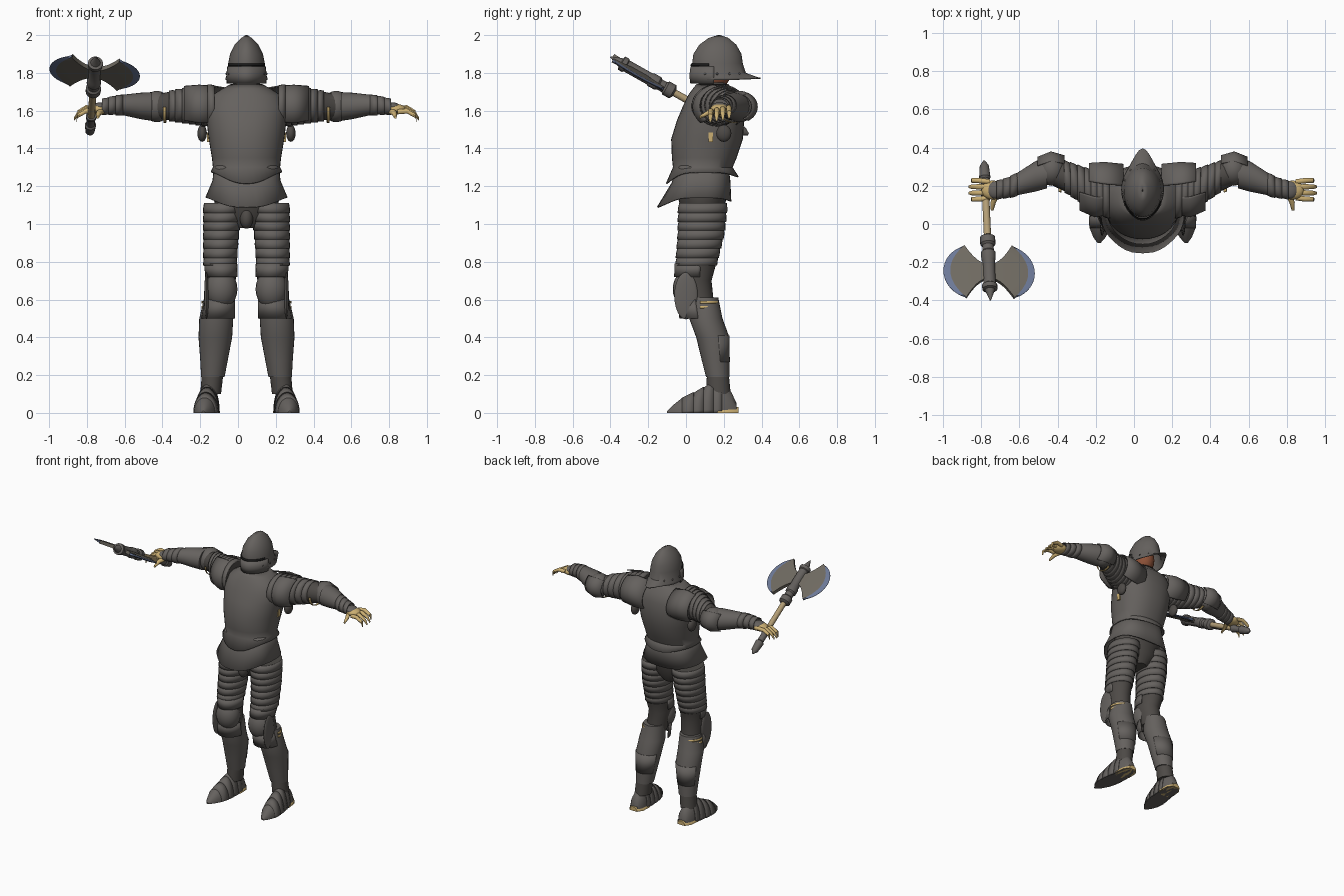
import bpy, bmesh
from math import sin, cos, radians, sqrt
from mathutils import Vector, Matrix

if "Cube" in bpy.data.objects:
    bpy.data.objects.remove(bpy.data.objects["Cube"])

CX = 0.045  # the body stands a little to the left of the origin


def material(name, *rgb):
    m = bpy.data.materials.new(name)
    m.use_nodes = True
    m.diffuse_color = (*rgb, 1)
    m.node_tree.nodes["Principled BSDF"].inputs["Base Color"].default_value = (*rgb, 1)
    return m


STEEL = material("grey steel", .13, .12, .112)
MAIL = material("dark mail", .075, .068, .062)
GOLD = material("ochre leather", .6, .43, .17)
SKIN = material("skin", .27, .085, .04)
BLADE = material("blade steel", .16, .145, .12)
EDGE = material("blue edge", .15, .19, .31)
WOOD = material("tan wood", .45, .34, .18)
BLACK = material("black slit", .01, .01, .01)


def finish(name, bm, mats, thick=0, angle=38):
    bmesh.ops.recalc_face_normals(bm, faces=bm.faces)
    me = bpy.data.meshes.new(name)
    bm.to_mesh(me)
    bm.free()
    for m in mats:
        me.materials.append(m)
    me.shade_smooth()
    me.set_sharp_from_angle(angle=radians(angle))
    ob = bpy.data.objects.new(name, me)
    bpy.context.scene.collection.objects.link(ob)
    if thick:
        mod = ob.modifiers.new("thickness", "SOLIDIFY")
        mod.thickness, mod.offset = thick, -1
    return ob


def power(v, p):
    return abs(v) ** p * (1 if v >= 0 else -1)


# A ring is x, y, z, two half widths, then front keel, back keel and rim drop.
def shells(name, groups, mat, axis="z", side=1, arc=None, n=28, cap=True, thick=0, p=1, cx=CX):
    bm = bmesh.new()
    a0, a1 = arc or (0, 360)
    count = n if arc is None else n + 1
    for rings in groups:
        rows = []
        for r in rings:
            x, y, z, a, b, kf, kb, drop = tuple(r) + (0,) * (8 - len(r))
            row = []
            for i in range(count):
                t = radians(a0 + (a1 - a0) * i / n)
                c, s = power(cos(t), p), power(sin(t), p)
                u, v = a * c, b * s * (1 + (kf if s < 0 else kb) * abs(s) ** 7)
                fall = drop * s ** 4 * (1 if s < 0 else .4)
                off = {"z": (u, v, -fall), "x": (0, u, v), "y": (u, 0, v)}[axis]
                row.append(bm.verts.new((cx + side * (x + off[0]), y + off[1], max(0, z + off[2]))))
            rows.append(row)
        for lo, hi in zip(rows, rows[1:]):
            for i in range(n):
                j = (i + 1) % count
                bm.faces.new((lo[i], lo[j], hi[j], hi[i]))
        if cap and arc is None:
            bm.faces.new(rows[0])
            bm.faces.new(rows[-1])
    return finish(name, bm, [mat], thick)


def loft(name, rings, mat, **kw):
    return shells(name, [rings], mat, **kw)


def sample(rings, t, grow):
    f = t * (len(rings) - 1)
    i = min(int(f), len(rings) - 2)
    r = [p + (q - p) * (f - i) for p, q in zip(rings[i], rings[i + 1])]
    return r[:3] + [r[3] * grow, r[4] * grow]


# Overlapping bands that flare out at their free edge
def lames(name, rings, count, flare, mat=STEEL, **kw):
    bands = [[sample(rings, i / count, 1.01), sample(rings, (i + .6) / count, 1 + flare * .8),
              sample(rings, min(1, (i + 1.15) / count), 1 + flare)] for i in range(count)]
    return shells(name, bands, mat, cap=False, thick=.005, **kw)


def ball(name, centre, radii, mat, side=1, cube=False):
    bm = bmesh.new()
    if cube:
        bmesh.ops.create_cube(bm, size=2)
    else:
        bmesh.ops.create_uvsphere(bm, u_segments=20, v_segments=12, radius=1)
    x, y, z = centre
    bmesh.ops.transform(bm, verts=bm.verts, matrix=Matrix.Translation((CX + side * x, y, z)) @ Matrix.Diagonal((*radii, 1)))
    return finish(name, bm, [mat])


# Torso
loft("breastplate", [(0, .14, 1.74, .085, .085), (0, .14, 1.715, .13, .105), (0, .145, 1.68, .185, .135),
                     (0, .14, 1.62, .215, .158), (0, .132, 1.55, .212, .176, .02), (0, .115, 1.45, .2, .186, .04),
                     (0, .1, 1.35, .183, .168, .04), (0, .092, 1.3, .178, .155, .04),
                     (0, .088, 1.275, .19, .18, .08, .06, .06)], STEEL, cap=False, thick=.008, p=.88, n=40)
loft("fauld", [(0, .085, 1.31, .172, .14), (0, .08, 1.23, .18, .155, 0, 0, .01),
               (0, .065, 1.14, .218, .175, .25, 0, .05)], STEEL, cap=False, thick=.008, p=.75, n=40)
loft("gorget", [(0, .14, 1.75, .068, .07), (0, .14, 1.72, .085, .087), (0, .14, 1.69, .14, .12)], STEEL, cap=False, thick=.006)
loft("mail_shirt", [(0, .085, 1.32, .16, .13), (0, .085, 1.15, .18, .13), (0, .09, 1.05, .15, .11),
                    (0, .09, .98, .06, .07)], MAIL)
ball("codpiece", (0, .0, 1.03), (.035, .04, .055), MAIL)

# Head and helmet
loft("neck", [(0, .15, 1.66, .062, .065), (0, .145, 1.8, .06, .065)], SKIN)
ball("head", (0, .15, 1.81), (.075, .09, .1), SKIN)
loft("helmet", [(0, .175, 2, .004, .006), (0, .172, 1.985, .028, .052), (0, .169, 1.95, .062, .092, .06, .05),
                (0, .167, 1.9, .087, .122, .05, .04), (0, .168, 1.85, .097, .13, .04, .02),
                (0, .172, 1.8, .102, .134, .03, .08), (0, .18, 1.775, .11, .142, .02, .45),
                (0, .18, 1.762, .112, .144, .02, .5, -.03)], STEEL, cap=False, thick=.006, n=40)
loft("visor", [(0, .167, 1.835, .103, .136, .05), (0, .167, 1.785, .108, .141, .06),
               (0, .167, 1.745, .106, .136, .06)], STEEL, arc=(188, 352), thick=.006)
loft("eye_slit", [(0, .167, 1.85, .101, .134, .05), (0, .167, 1.836, .104, .137, .05)], BLACK, arc=(200, 340), thick=.004)
for side in (1, -1):
    for k in range(4):
        t = radians(-30 + 28 * k)
        ball("helmet_rivet", (.106 * cos(t), .17 + .138 * sin(t), 1.795), (.006, .006, .006), STEEL, side)

# Limbs, built once for each side
for side, tag in ((1, "left_"), (-1, "right_")):
    def part(fn, name, *args, **kw):
        return fn(tag + name, *args, side=side, **kw)

    # Leg
    thigh = [(.122, .09, 1.11, .102, .125), (.135, .08, .95, .09, .118), (.14, .053, .78, .084, .104)]
    part(loft, "thigh", thigh + [(.133, .045, .7, .076, .09), (.145, .075, .56, .07, .075)], MAIL)
    part(lames, "cuisse_lames", thigh, 7, .07)
    part(loft, "poleyn_band", [(.137, .05, .79, .088, .11), (.133, .045, .72, .085, .108)], STEEL,
         arc=(165, 375), thick=.005)
    part(ball, "poleyn", (.133, .012, .655), (.085, .082, .105), STEEL)
    part(ball, "poleyn_wing", (.212, .0, .62), (.012, .062, .125), STEEL)
    part(loft, "poleyn_skirt", [(.14, .05, .6, .08, .1), (.15, .065, .5, .09, .1)], STEEL, arc=(180, 360), thick=.005)
    for z in (.53, .56, .585):
        part(loft, "knee_strap", [(.152, .09, z + .007, .085, .085), (.152, .09, z - .007, .085, .085)], GOLD,
             arc=(-10, 70), thick=.005)
    part(loft, "greave", [(.15, .095, .61, .074, .076), (.16, .105, .5, .09, .088), (.165, .142, .4, .089, .088),
                          (.172, .157, .28, .073, .074), (.178, .168, .19, .062, .062)], STEEL)
    part(loft, "greave_trim", [(.164, .14, .41, .091, .09), (.172, .157, .27, .075, .075)], STEEL,
         arc=(20, 160), thick=.006)
    part(loft, "ankle", [(.178, .168, .22, .057, .057), (.19, .172, .1, .055, .065)], MAIL)
    foot = [(.228, -.1, 0, .008, .01), (.226, -.07, 0, .032, .04), (.222, -.02, 0, .056, .08),
            (.214, .05, 0, .064, .108), (.206, .12, 0, .06, .145), (.2, .19, 0, .055, .15)]
    part(loft, "sabaton", foot + [(.198, .24, 0, .05, .11), (.198, .268, 0, .032, .05)], STEEL, axis="y")
    part(lames, "sabaton_lames", foot[2:], 4, .06, axis="y", arc=(0, 180))
    part(loft, "heel_sole", [(.203, .13, 0, .05, .02), (.201, .17, 0, .062, .036), (.198, .24, 0, .056, .036),
                             (.198, .278, 0, .03, .03)], GOLD, axis="y")

    # Shoulder and arm
    upper = [(.17, .15, 1.625, .12, .108), (.28, .185, 1.628, .098, .096), (.41, .25, 1.625, .078, .075)]
    part(loft, "arm_mail", upper + [(.5, .275, 1.62, .06, .06), (.58, .25, 1.62, .06, .055)], MAIL, axis="x")
    part(lames, "pauldron_lames", upper, 7, .09, axis="x")
    part(loft, "pauldron_front", [(.17, .17, 1.62, .12, .115), (.25, .18, 1.62, .145, .122), (.33, .2, 1.625, .13, .11)],
         STEEL, axis="x", arc=(105, 225), thick=.006)
    part(loft, "pauldron_back", [(.1, .16, 1.61, .155, .115), (.2, .17, 1.62, .155, .122), (.28, .19, 1.625, .13, .108)],
         STEEL, axis="x", arc=(-50, 75), thick=.006)
    part(ball, "armpit_strap", (.235, .2, 1.48), (.025, .04, .045), MAIL)
    part(ball, "side_buckle", (.202, .13, 1.46), (.006, .012, .025), GOLD, cube=True)
    part(loft, "elbow_strap", [(.425, .25, 1.62, .082, .08), (.44, .255, 1.62, .082, .08)], GOLD,
         axis="x", arc=(180, 300), thick=.004)
    part(ball, "couter", (.475, .285, 1.622), (.075, .085, .083), STEEL)
    part(loft, "couter_wing", [(.41, .275, 1.62, .085, .075), (.48, .28, 1.62, .1, .085), (.55, .26, 1.62, .092, .075)],
         STEEL, axis="x", arc=(-60, 60), thick=.006)
    part(loft, "vambrace", [(.5, .265, 1.622, .078, .076), (.56, .25, 1.625, .08, .07), (.65, .212, 1.63, .06, .055),
                            (.72, .185, 1.63, .045, .042)], STEEL, axis="x")
    part(lames, "gauntlet_cuff", [(.655, .208, 1.63, .06, .054), (.705, .19, 1.628, .05, .046), (.765, .178, 1.62, .046, .04)],
         3, .1, axis="x")

    # Hand
    part(ball, "palm", (.785, .178, 1.608), (.06, .05, .028), GOLD)
    part(ball, "hand_plate", (.772, .178, 1.622), (.042, .045, .022), STEEL)
    for i in range(4):
        y, z, reach = .137 + .028 * i, 1.594 + .006 * i, .92 - .014 * abs(i - 1.5)
        part(loft, "finger", [(.8, y, z, .013, .014), (.85, y - .006 + .004 * i, z + .004, .014, .014),
                              (.895, y - .008 + .005 * i, z - .022, .012, .012), (reach, y - .008 + .005 * i, z - .048, .006, .007)],
             GOLD, axis="x", n=10)
    part(loft, "thumb", [(.76, .16, 1.6, .017, .017), (.782, .115, 1.588, .015, .015), (.788, .072, 1.565, .007, .008)],
         GOLD, axis="y", n=10)

# Axe, built upright from its pommel and then laid across the right hand
start, tip = Vector((-.785, .33, 1.475)), Vector((-.752, -.4, 1.885))
length = (tip - start).length
up = (tip - start).normalized()
across = (Vector((1, 0, -.1)) - up * up.dot(Vector((1, 0, -.1)))).normalized()
deep = up.cross(across)
pose = Matrix((across, deep, up)).transposed().to_4x4()
pose.translation = start


def turned(name, profile, mat):
    ob = loft(name, [(0, 0, h, r, r) for h, r in profile], mat, n=16, cx=0)
    ob.matrix_world = pose


turned("axe_pommel", [(0, .006), (.03, .024), (.1, .03), (.11, .022), (.17, .022), (.18, .028), (.2, .028)], STEEL)
turned("axe_handle", [(.19, .019), (.47, .019)], WOOD)
turned("axe_socket", [(.45, .025), (.46, .04), (.5, .04), (.51, .03), (.54, .03), (.55, .038), (.59, .038),
                      (.6, .033), (.74, .033), (.745, .04), (.77, .04), (.775, .026), (length, .003)], STEEL)

bm = bmesh.new()
N, HALF = 24, .155
for flip in (1, -1):
    rows = []
    for i in range(N + 1):
        t = 2 * i / N - 1
        notch = max(0, (abs(t) - .3) / .7) ** .6
        outline = ((.02 + .105 * notch, .012), (.127 + .078 * (1 - t * t), .007), (.078 + sqrt(.162 ** 2 - (HALF * t) ** 2), .001))
        rows.append([[bm.verts.new((flip * x, s * w, .668 + HALF * t)) for x, w in outline] for s in (1, -1)])
    for lo, hi in zip(rows, rows[1:]):
        for s in (0, 1):
            for k in (0, 1):
                bm.faces.new((lo[s][k], lo[s][k + 1], hi[s][k + 1], hi[s][k])).material_index = k
        for k in (0, 2):
            bm.faces.new((lo[0][k], lo[1][k], hi[1][k], hi[0][k])).material_index = k // 2
axe = finish("axe_blades", bm, [BLADE, EDGE], angle=20)
axe.matrix_world = pose
